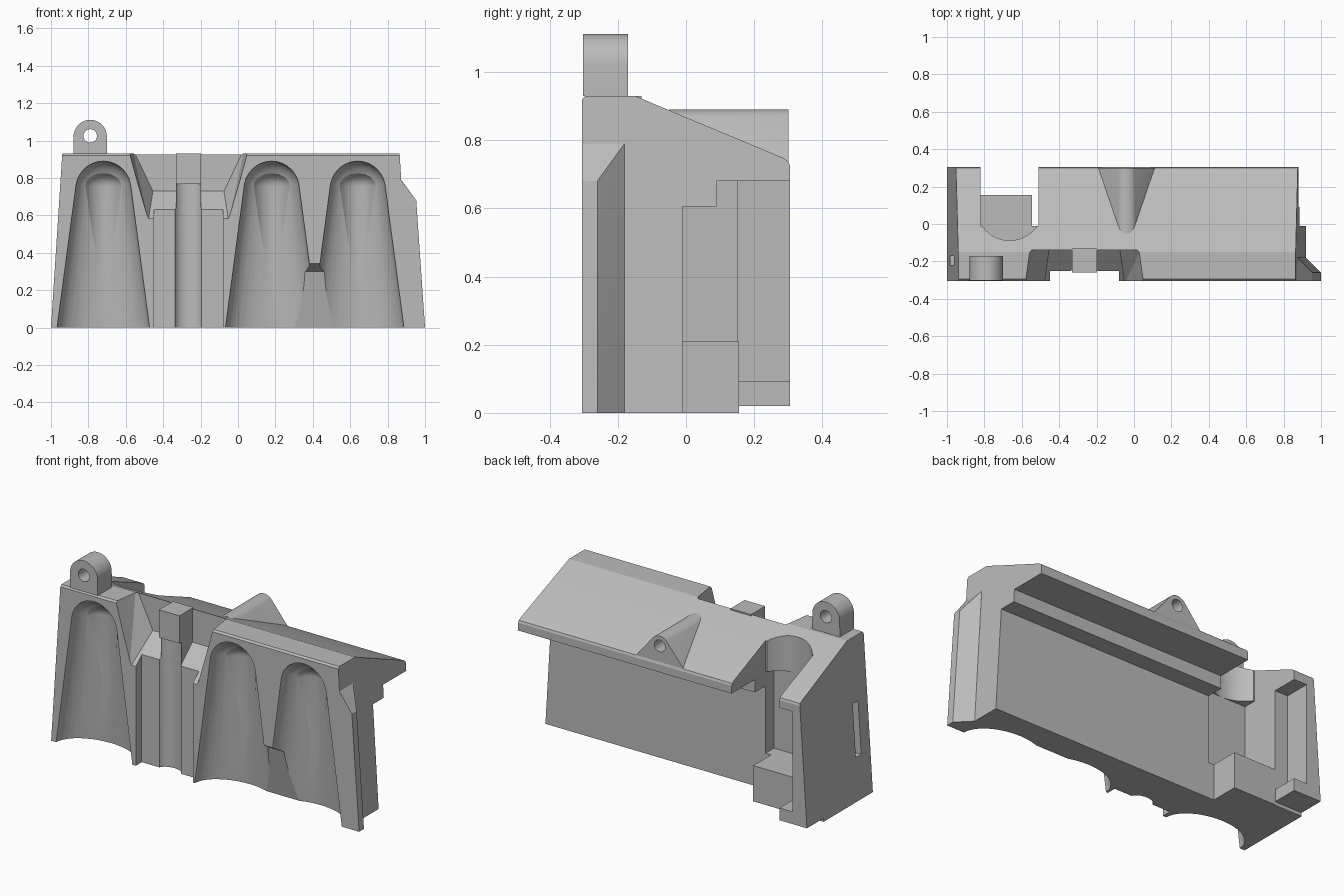
import bpy, bmesh, math

cube = bpy.data.objects.get("Cube")
if cube:
    bpy.data.objects.remove(cube, do_unlink=True)

grey = bpy.data.materials.new("plain grey")
grey.use_nodes = True
colour = (0.5, 0.5, 0.5, 1)
grey.diffuse_color = colour
grey.node_tree.nodes["Principled BSDF"].inputs["Base Color"].default_value = colour


def solid(name, points):
    """Convex solid wrapped around a set of points."""
    bm = bmesh.new()
    for p in points:
        bm.verts.new(p)
    hull = bmesh.ops.convex_hull(bm, input=bm.verts)
    spare = {g for g in hull["geom_interior"] + hull["geom_unused"]
             if isinstance(g, bmesh.types.BMVert)}
    bmesh.ops.delete(bm, geom=list(spare), context="VERTS")
    bmesh.ops.dissolve_limit(bm, angle_limit=0.01, verts=bm.verts, edges=bm.edges)
    bmesh.ops.recalc_face_normals(bm, faces=bm.faces)
    mesh = bpy.data.meshes.new(name)
    bm.to_mesh(mesh)
    bm.free()
    mesh.materials.append(grey)
    obj = bpy.data.objects.new(name, mesh)
    bpy.context.collection.objects.link(obj)
    return obj


def box(name, x, y, z):
    return solid(name, [(a, b, c) for a in x for b in y for c in z])


def section(name, profile, start, end):
    """Solid from a y-z profile between two ends that depend on height."""
    return solid(name, [(f(z), y, z) for f in (start, end) for y, z in profile])


def circle(cx, cy, rx, ry, n=32):
    return [(cx + rx * math.cos(2 * math.pi * i / n),
             cy + ry * math.sin(2 * math.pi * i / n)) for i in range(n)]


def along_y(name, shape, y0, y1):
    return solid(name, [(x, y, z) for y in (y0, y1) for x, z in shape])


def along_z(name, shape, z0, z1):
    return solid(name, [(x, y, z) for z in (z0, z1) for x, y in shape])


def combine(target, other, operation, keep=False):
    other.hide_render = True
    mod = target.modifiers.new("combine", "BOOLEAN")
    mod.operation = operation
    mod.solver = "EXACT"
    mod.object = other
    bpy.context.view_layer.objects.active = target
    bpy.ops.object.modifier_apply(modifier=mod.name)
    if not keep:
        bpy.data.objects.remove(other, do_unlink=True)


def cut(target, cutter, keep=False):
    combine(target, cutter, "DIFFERENCE", keep)


def domed(name, cx, base, shoulder, top, foot, neck):
    """Upright tapered cutter with a rounded top; foot and neck are (width, depth)."""
    rings = [(base, *foot)]
    for i in range(9):
        a = math.radians(88) * i / 8
        rings.append((shoulder + (top - shoulder) * math.sin(a),
                      neck[0] * math.cos(a), neck[1] * math.cos(a)))
    return solid(name, [(x, y, z) for z, w, d in rings
                        for x, y in circle(cx, FRONT, w, d, 40)])


FRONT, JOIN, REAR = -0.305, -0.01, 0.305
MID = -0.265


def left_end(z):
    return -1 + 0.065 * z


def right_end(z):
    return 0.92 - 0.06 * z


def at(x):
    return lambda z: x


# Front body
body = section("body", [(FRONT, 0), (JOIN, 0), (JOIN, 0.871), (-0.15, 0.93),
                        (-0.295, 0.93), (FRONT, 0.92)], left_end, right_end)

# Three arched channels, each blending into a deeper neck
for cx in (-0.72, 0.18, 0.64):
    cut(body, domed("channel_cutter", cx, -0.02, 0.74, 0.89, (0.25, 0.16), (0.148, 0.105)))
    cut(body, domed("neck_cutter", cx, 0.3, 0.755, 0.845, (0.1, 0.137), (0.117, 0.137)))

# Cut back divider between the two right channels
cut(body, solid("divider_cutter", [(x, y, z) for x in (0.3, 0.52) for y, z in
                ((-0.4, -0.1), (-0.145, -0.1), (-0.235, 0.30), (-0.4, 0.40))]))

# Funnel recess, slot below it and groove
funnel = [(s * w + MID, y, z) for s in (-1, 1) for w, y, z in
          ((0.325, -0.32, 0.96), (0.27, -0.32, 0.76), (0.215, -0.32, 0.57),
           (0.30, -0.14, 0.96), (0.19, -0.14, 0.73))]
cut(body, solid("funnel_cutter", funnel))
cut(body, box("slot_cutter", (MID - 0.185, MID + 0.185), (-0.5, -0.25), (-0.1, 0.8)))
post = box("center_post", (MID - 0.067, MID + 0.067), (-0.26, -0.13), (0.6, 0.93))
groove = along_z("groove_cutter", circle(MID, -0.262, 0.073, 0.05), -0.1, 0.767)
cut(body, groove, keep=True)
cut(post, groove)

# Notch at the back, round above and square below, and slit in the left end
cut(body, along_z("notch_cutter", circle(-0.665, 0.09, 0.178, 0.178, 48), 0.5, 1.2))
cut(body, box("recess_cutter", (-0.82, -0.51), (-0.088, 0.1), (0.21, 0.69)))
cut(body, box("slit_cutter", (-1.1, -0.9), (-0.22, -0.17), (0.25, 0.56)))

# Roof overhang with the ledge beneath
roof = [(JOIN, 0.68), (JOIN, 0.871), (0.285, 0.748), (0.30, 0.738), (REAR, 0.725), (REAR, 0.68)]
parts = [
    section("roof", roof, at(-0.51), right_end),
    section("roof_ledge", [(JOIN, 0.605), (0.09, 0.605), (0.09, 0.68), (JOIN, 0.68)],
            at(-0.51), right_end),
]

# Left end wall, back rail, foot and block
parts += [
    section("end_wall_roof", roof, left_end, at(-0.82)),
    section("end_wall", [(JOIN, 0), (0.152, 0), (0.152, 0.68), (JOIN, 0.68)],
            left_end, at(-0.82)),
    section("end_rail", [(0.152, 0.02), (REAR, 0.02), (REAR, 0.68), (0.152, 0.68)],
            left_end, at(-0.905)),
    section("end_foot", [(0.152, 0.02), (REAR, 0.02), (REAR, 0.092), (0.152, 0.092)],
            left_end, at(-0.82)),
    box("notch_block", (-0.82, -0.545), (JOIN, 0.155), (0, 0.21)),
]

# Tapered flange on the right end
parts.append(solid("right_flange", [
    (1, FRONT, 0), (1, -0.26, 0), (0.92, -0.18, 0), (0.895, FRONT, 0),
    (0.895, -0.18, 0), (0.953, FRONT, 0.68), (0.953, -0.26, 0.68),
    (0.873, -0.18, 0.79), (0.872, FRONT, 0.79), (0.85, -0.18, 0.79)]))

# Roof boss with a blind hole
boss = along_y("roof_boss", circle(-0.04, 0.828, 0.062, 0.062)
               + [(-0.2, 0.73), (0.12, 0.73)], -0.05, 0.3)
cut(boss, along_y("boss_hole_cutter", circle(-0.04, 0.832, 0.035, 0.035), 0.2, 0.4))

# Weld the casting into one solid
for part in parts + [post, boss]:
    combine(body, part, "UNION")

# Hanging lug with a hole
lug = along_y("lug", circle(-0.79, 1.022, 0.089, 0.089, 48)
              + [(-0.88, 0.93), (-0.70, 0.93)], -0.302, -0.17)
cut(lug, along_y("lug_hole_cutter", circle(-0.79, 1.025, 0.036, 0.036), -0.5, 0))

# Smooth curved surfaces while keeping crisp edges
for obj in (body, lug):
    bpy.ops.object.select_all(action="DESELECT")
    obj.select_set(True)
    bpy.context.view_layer.objects.active = obj
    bpy.ops.object.shade_smooth_by_angle(angle=math.radians(20))
